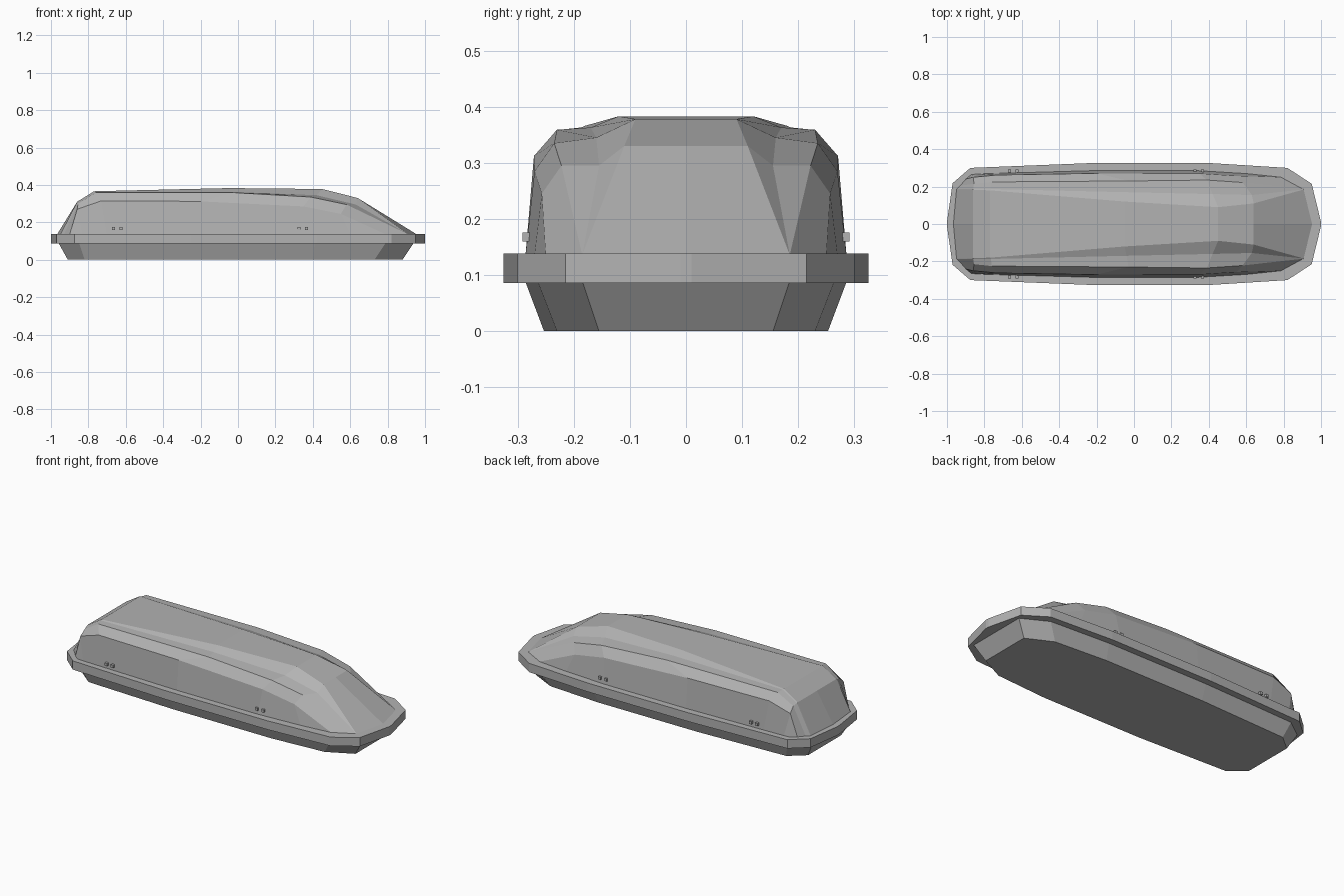
import bpy, bmesh

if "Cube" in bpy.data.objects:
    bpy.data.objects.remove(bpy.data.objects["Cube"], do_unlink=True)

grey = bpy.data.materials.new("grey plastic")
grey.use_nodes = True
colour = (0.45, 0.45, 0.45, 1)
grey.diffuse_color = colour
grey.node_tree.nodes["Principled BSDF"].inputs["Base Color"].default_value = colour


def finish(name, bm):
    bmesh.ops.remove_doubles(bm, verts=bm.verts, dist=0.0005)
    bmesh.ops.recalc_face_normals(bm, faces=bm.faces)
    mesh = bpy.data.meshes.new(name)
    bm.to_mesh(mesh)
    bm.free()
    mesh.materials.append(grey)
    ob = bpy.data.objects.new(name, mesh)
    bpy.context.collection.objects.link(ob)
    return ob


def mirrored(half):
    return half + [(x, -y) for x, y in reversed(half)]


def prism(name, low, z0, high, z1):
    """Closed solid between two outlines with the same point count."""
    bm = bmesh.new()
    a = [bm.verts.new((x, y, z0)) for x, y in low]
    b = [bm.verts.new((x, y, z1)) for x, y in high]
    bm.faces.new(a)
    bm.faces.new(b)
    for i in range(len(a)):
        j = (i + 1) % len(a)
        bm.faces.new((a[i], a[j], b[j], b[i]))
    return finish(name, bm)


# Tapered tub and overhanging rim
tub_low = mirrored([(-.91, .155), (-.82, .23), (-.25, .253), (.40, .253), (.73, .23), (.88, .155)])
tub_high = mirrored([(-.96, .185), (-.85, .265), (-.25, .287), (.41, .287), (.79, .265), (.94, .185)])
rim = mirrored([(-1, .01), (-.97, .218), (-.875, .30), (-.25, .325), (.42, .325),
                (.82, .30), (.95, .215), (1, .01)])
prism("tub", tub_low, 0, tub_high, .09)
prism("rim", rim, .086, rim, .138)

# Lid lofted between lengthwise rails, from the side foot up to the top crease
base = .136
rails = [
    # foot
    [(-.87, .265, base), (-.83, .268, base), (-.70, .272, base), (-.20, .286, base),
     (.33, .286, base), (.60, .270, base), (.79, .25, base)],
    # side crease
    [(-.90, .24, base), (-.86, .25, .27), (-.73, .262, .315), (-.20, .271, .312),
     (.35, .27, .285), (.55, .257, .245), (.79, .25, base)],
    # shoulder
    [(-.93, .205, base), (-.855, .215, .30), (-.76, .225, .359), (-.03, .23, .359),
     (.39, .235, .335), (.58, .222, .295), (.91, .185, base)],
    # valley
    [(-.95, .187, base), (-.86, .187, .308), (-.765, .187, .363), (-.04, .17, .363),
     (.42, .16, .345), (.63, .155, .295), (.91, .185, base)],
    # top crease
    [(-.95, .185, base), (-.86, .182, .31), (-.77, .18, .366), (-.05, .12, .383),
     (.45, .09, .378), (.64, .11, .33), (.91, .185, base)],
]
# Centre line follows the top crease, bulging at both ends
centre = [(x, 0, z) for x, y, z in rails[-1]]
centre[0] = (-.967, 0, base)
centre[-1] = (.955, 0, base)
rails.append(centre)

bm = bmesh.new()
for side in (1, -1):
    grid = [[bm.verts.new((x, side * y, z)) for x, y, z in rail] for rail in rails]
    for lower, upper in zip(grid, grid[1:]):
        for i in range(len(lower) - 1):
            bm.faces.new((lower[i], lower[i + 1], upper[i + 1], upper[i]))
bmesh.ops.dissolve_degenerate(bm, dist=0.0005, edges=bm.edges)
bmesh.ops.remove_doubles(bm, verts=bm.verts, dist=0.0005)
bmesh.ops.holes_fill(bm, edges=[e for e in bm.edges if e.is_boundary], sides=0)
finish("lid", bm)

# Paired latch studs along both sides
for side, label in ((1, "left"), (-1, "right")):
    for n, x in enumerate((-.665, -.625, .325, .365)):
        bm = bmesh.new()
        bmesh.ops.create_cube(bm, size=.016)
        bmesh.ops.translate(bm, verts=bm.verts, vec=(x, side * .283, .168))
        finish(f"{label}_latch_{n + 1}", bm)
